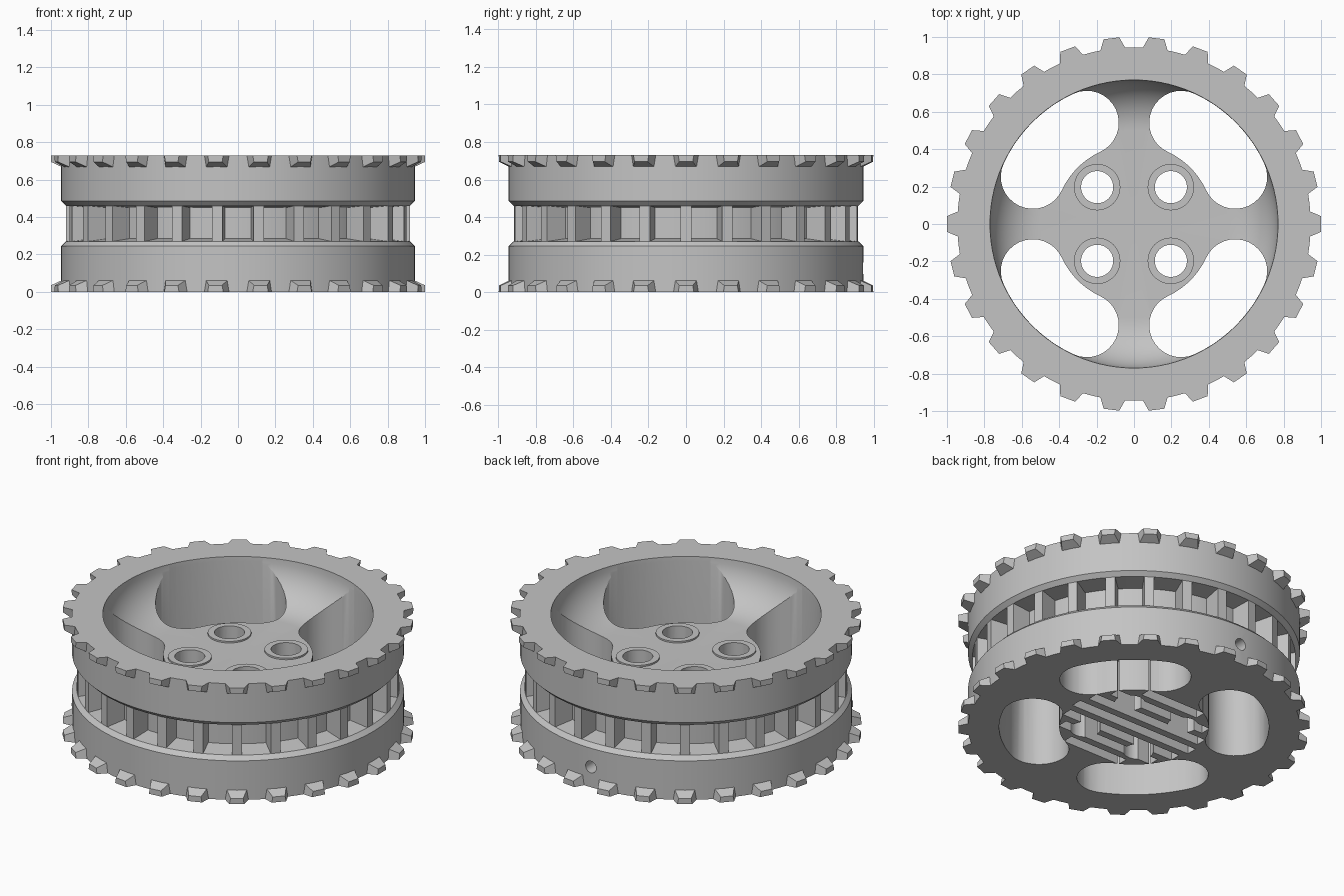
import bpy, bmesh
from math import sin, cos, pi, radians, sqrt
from mathutils import Matrix, Vector

default = bpy.data.objects.get("Cube")
if default:
    bpy.data.objects.remove(default, do_unlink=True)

H = 0.73            # wheel height
TEETH = 26          # teeth on each flange and in the groove

grey = bpy.data.materials.new("grey_plastic")
grey.use_nodes = True
colour = (0.55, 0.55, 0.55, 1)
grey.diffuse_color = colour
grey.node_tree.nodes["Principled BSDF"].inputs["Base Color"].default_value = colour


def finish(bm, name):
    bmesh.ops.recalc_face_normals(bm, faces=bm.faces[:])
    mesh = bpy.data.meshes.new(name)
    bm.to_mesh(mesh)
    bm.free()
    mesh.materials.append(grey)
    ob = bpy.data.objects.new(name, mesh)
    bpy.context.scene.collection.objects.link(ob)
    return ob


def lathe(bm, profile, steps, centre=(0, 0)):
    """Revolve a closed (radius, height) profile about a vertical axis."""
    cx, cy = centre
    vs = [bm.verts.new((cx + r, cy, z)) for r, z in profile]
    es = [bm.edges.new((a, b)) for a, b in zip(vs, vs[1:] + vs[:1])]
    bmesh.ops.spin(bm, geom=vs + es, cent=(cx, cy, 0), axis=(0, 0, 1),
                   angle=2 * pi, steps=steps, use_merge=True)
    bmesh.ops.remove_doubles(bm, verts=bm.verts[:], dist=1e-5)


def prism(bm, outline, z0, z1):
    face = bm.faces.new([bm.verts.new((x, y, z0)) for x, y in outline])
    out = bmesh.ops.extrude_face_region(bm, geom=[face])
    moved = [v for v in out["geom"] if isinstance(v, bmesh.types.BMVert)]
    bmesh.ops.translate(bm, verts=moved, vec=(0, 0, z1 - z0))


def cylinder(bm, radius, depth, matrix, segments=40):
    bmesh.ops.create_cone(bm, cap_ends=True, segments=segments, radius1=radius,
                          radius2=radius, depth=depth, matrix=matrix)


def around(fn):
    """Call fn with a rotation for every tooth position."""
    for i in range(TEETH):
        fn(Matrix.Rotation(2 * pi * i / TEETH, 4, 'Z'))


# Rim, dished web and hub in one revolved profile
profile = [(0, 0), (0.945, 0), (0.945, 0.245), (0.92, 0.27), (0.8, 0.285),
           (0.8, 0.45), (0.92, 0.46), (0.945, 0.485), (0.945, H)]
for i in range(13):
    a = i / 12 * pi / 2
    profile.append((0.5 + 0.27 * cos(a), H - 0.255 * sin(a)))
profile.append((0, H - 0.255))
bm = bmesh.new()
lathe(bm, profile, 4 * TEETH)
wheel = finish(bm, "wheel_body")

# Four curved windows with round ends
cutters = []
MID, HALF, SWEEP = 0.597, 0.171, radians(20)
bm = bmesh.new()
for k in range(4):
    mid = pi / 4 + k * pi / 2
    outline = []
    for r, s in ((MID + HALF, 1), (MID - HALF, -1)):
        for i in range(17):
            a = mid + s * SWEEP * (i / 8 - 1)
            outline.append((r * cos(a), r * sin(a)))
        end = mid + s * SWEEP
        for i in range(1, 16):
            a = end + (0 if s > 0 else pi) + pi * i / 16 * s * s
            outline.append((MID * cos(end) + HALF * cos(a),
                            MID * sin(end) + HALF * sin(a)))
    prism(bm, outline, -0.1, H + 0.1)
cutters.append(finish(bm, "window_cutter"))

# Parallel gaps under the hub, leaving thin slats
bm = bmesh.new()
for i in range(-3, 4):
    y, w = i * 0.115, 0.034
    x = sqrt(0.43 ** 2 - (abs(y) + w) ** 2)
    prism(bm, [(-x, y - w), (x, y - w), (x, y + w), (-x, y + w)], -0.1, 0.33)
cutters.append(finish(bm, "slat_gap_cutter"))

# Four axle holes through the hub
spots = [(x, y) for x in (-0.197, 0.197) for y in (-0.197, 0.197)]
bm = bmesh.new()
for x, y in spots:
    cylinder(bm, 0.086, 2, Matrix.Translation((x, y, 0.3)))
cutters.append(finish(bm, "hub_hole_cutter"))

# Small radial hole in the back of the rim
bm = bmesh.new()
cylinder(bm, 0.037, 0.3, Matrix.Translation((0, 0.95, 0.127)) @ Matrix.Rotation(pi / 2, 4, 'X'), 24)
cutters.append(finish(bm, "rim_hole_cutter"))

for cutter in cutters:
    cutter.hide_render = True
    mod = wheel.modifiers.new(cutter.name, 'BOOLEAN')
    mod.operation, mod.solver, mod.object = 'DIFFERENCE', 'EXACT', cutter
bpy.context.view_layer.update()
graph = bpy.context.evaluated_depsgraph_get()
cut_mesh = bpy.data.meshes.new_from_object(wheel.evaluated_get(graph))
wheel.modifiers.clear()
wheel.data = cut_mesh
for cutter in cutters:
    bpy.data.objects.remove(cutter, do_unlink=True)

# Low raised rings around the hub holes
bm = bmesh.new()
for spot in spots:
    lathe(bm, [(0.086, 0.46), (0.124, 0.46), (0.124, 0.485), (0.086, 0.485)], 40, spot)
rings = finish(bm, "hub_hole_rings")


# Tapered teeth on both flanges
def flange_teeth(name, place):
    bm = bmesh.new()

    def tooth(rot):
        base, tip = (0.925, 0.074), (1.0, 0.042)
        rings = [[Vector((r, s * w, z)) for s, z in ((-1, 0), (1, 0), (0.85, h), (-0.85, h))]
                 for (r, w), h in ((base, 0.07), (tip, 0.035))]
        a, b = [[bm.verts.new(rot @ place(p)) for p in ring] for ring in rings]
        bm.faces.new(a)
        bm.faces.new(b)
        for i in range(4):
            j = (i + 1) % 4
            bm.faces.new((a[i], a[j], b[j], b[i]))
    around(tooth)
    return finish(bm, name)


lower = flange_teeth("lower_flange_teeth", lambda p: p)
upper = flange_teeth("upper_flange_teeth", lambda p: Vector((p.x, p.y, H - p.z)))

# Upright ribs inside the middle groove
bm = bmesh.new()
around(lambda rot: bmesh.ops.create_cube(
    bm, size=1, matrix=rot @ Matrix.Translation((0.855, 0, 0.365))
    @ Matrix.Diagonal((0.13, 0.056, 0.19, 1))))
ribs = finish(bm, "groove_ribs")

# Smooth round walls, keep hard edges
bpy.ops.object.select_all(action='DESELECT')
for ob in (wheel, rings):
    ob.select_set(True)
bpy.context.view_layer.objects.active = wheel
bpy.ops.object.shade_smooth_by_angle(angle=radians(25))
